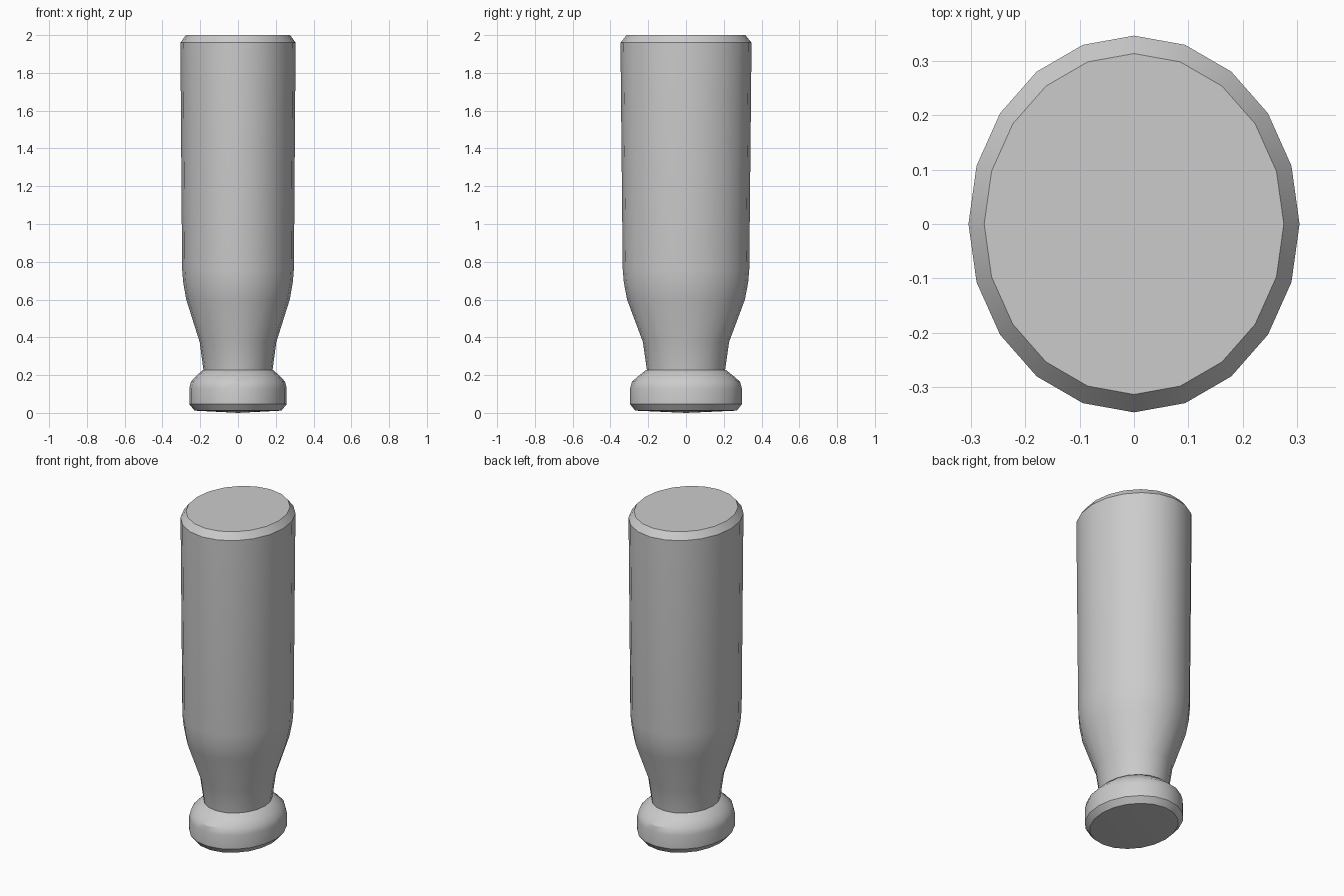
import bpy, bmesh, math

if "Cube" in bpy.data.objects:
    bpy.data.objects.remove(bpy.data.objects["Cube"])

SIDES = 20


def lathe(name, profile, bottom_tip=None):
    """Stack elliptical rings (rx, ry, z) into a closed, smooth-shaded body."""
    bm = bmesh.new()
    rings = []
    for rx, ry, z in profile:
        rings.append([bm.verts.new((rx * math.cos(2 * math.pi * i / SIDES),
                                    ry * math.sin(2 * math.pi * i / SIDES), z))
                      for i in range(SIDES)])
    for a, b in zip(rings, rings[1:]):
        for i in range(SIDES):
            j = (i + 1) % SIDES
            bm.faces.new((a[i], a[j], b[j], b[i]))
    bm.faces.new(rings[-1])
    if bottom_tip is None:
        bm.faces.new(rings[0][::-1])
    else:
        tip = bm.verts.new((0, 0, bottom_tip))
        for i in range(SIDES):
            bm.faces.new((rings[0][(i + 1) % SIDES], rings[0][i], tip))
    bmesh.ops.recalc_face_normals(bm, faces=bm.faces[:])
    mesh = bpy.data.meshes.new(name)
    bm.to_mesh(mesh)
    bm.free()
    obj = bpy.data.objects.new(name, mesh)
    bpy.context.collection.objects.link(obj)
    bpy.ops.object.select_all(action='DESELECT')
    obj.select_set(True)
    bpy.context.view_layer.objects.active = obj
    bpy.ops.object.shade_smooth_by_angle(angle=math.radians(32))
    return obj


# Whole handle: domed base, rounded collar, flared neck, grip, chamfered end
lathe("handle", [
    (0.230, 0.269, 0.012), (0.258, 0.296, 0.046),
    (0.258, 0.296, 0.130), (0.249, 0.286, 0.165),
    (0.222, 0.252, 0.195), (0.186, 0.212, 0.227),
    (0.183, 0.207, 0.228), (0.203, 0.228, 0.375),
    (0.274, 0.312, 0.600), (0.290, 0.329, 0.690),
    (0.296, 0.335, 0.760), (0.305, 0.347, 1.960),
    (0.276, 0.314, 2.000),
], bottom_tip=0.0)
